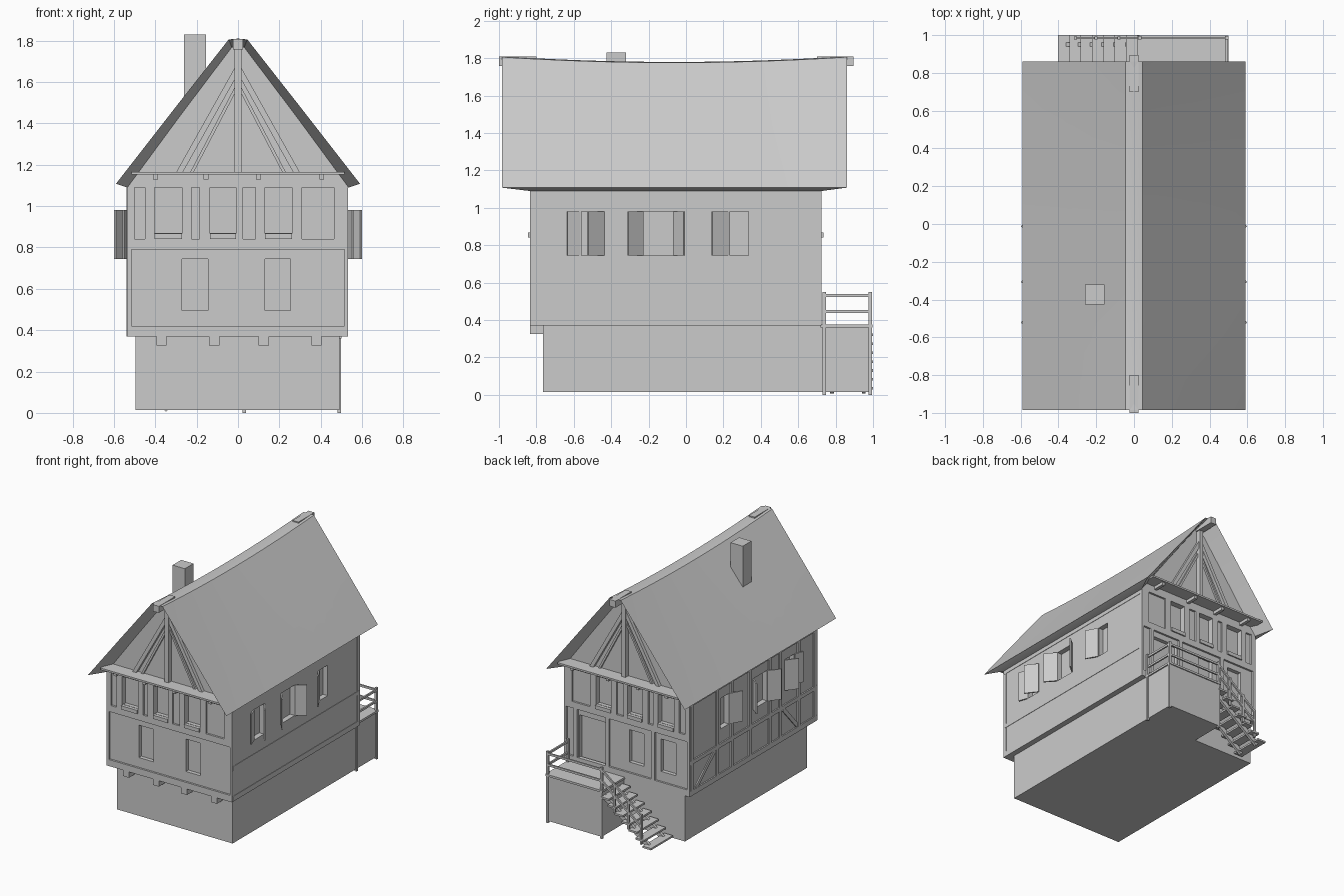
import bpy, bmesh
from mathutils import Vector, Matrix

if "Cube" in bpy.data.objects:
    bpy.data.objects.remove(bpy.data.objects["Cube"])

grey = bpy.data.materials.new("plain_grey")
grey.use_nodes = True
grey.diffuse_color = (0.6, 0.6, 0.6, 1)
grey.node_tree.nodes["Principled BSDF"].inputs["Base Color"].default_value = (0.6, 0.6, 0.6, 1)


def finish(name, bm):
    bmesh.ops.recalc_face_normals(bm, faces=bm.faces)
    mesh = bpy.data.meshes.new(name)
    bm.to_mesh(mesh)
    bm.free()
    mesh.materials.append(grey)
    obj = bpy.data.objects.new(name, mesh)
    bpy.context.collection.objects.link(obj)
    return obj


def box(bm, x0, x1, y0, y1, z0, z1):
    size = Matrix.Diagonal((abs(x1 - x0), abs(y1 - y0), abs(z1 - z0), 1))
    mid = Matrix.Translation(((x0 + x1) / 2, (y0 + y1) / 2, (z0 + z1) / 2))
    bmesh.ops.create_cube(bm, size=1, matrix=mid @ size)


def beam(bm, a, b, width, height):
    a, b = Vector(a), Vector(b)
    turn = (b - a).to_track_quat('X', 'Z').to_matrix().to_4x4()
    size = Matrix.Diagonal(((b - a).length, width, height, 1))
    bmesh.ops.create_cube(bm, size=1, matrix=Matrix.Translation((a + b) / 2) @ turn @ size)


def boxes(name, items):
    bm = bmesh.new()
    for item in items:
        box(bm, *item)
    return finish(name, bm)


FRONT, BACK = -0.835, 0.725
WIN_LOW, WIN_HIGH = 0.745, 0.98
SIDE_WINDOWS = [(-0.56, -0.44), (-0.23, -0.065), (0.235, 0.335)]
UPPER_WINDOWS = [(-0.405, -0.27), (-0.135, -0.01), (0.13, 0.26)]

# Stone base and landing block
boxes("stone_base", [(-0.495, 0.49, -0.765, 0.72, 0.015, 0.372)])
boxes("landing_block", [(0.025, 0.49, 0.715, 0.99, 0.015, 0.36)])
boxes("landing_floor", [(0.015, 0.5, 0.72, 0.998, 0.36, 0.376)])

# Wall body with window and door openings
walls = boxes("house_walls", [(-0.53, 0.53, FRONT + 0.015, BACK - 0.015, 0.37, 1.13)])
cuts = []
for y in (FRONT, BACK):
    cuts += [(a, b, y - 0.045, y + 0.045, 0.87, 1.09) for a, b in UPPER_WINDOWS]
cuts += [(a, a + 0.125, FRONT - 0.045, FRONT + 0.045, 0.495, 0.745) for a in (-0.27, 0.13)]
cuts += [(a, a + 0.125, BACK - 0.045, BACK + 0.045, 0.495, 0.745) for a in (-0.41, -0.14)]
cuts += [(0.19, 0.41, BACK - 0.045, BACK + 0.045, 0.385, 0.745)]
for x in (-0.53, 0.53):
    cuts += [(x - 0.04, x + 0.04, a, b, WIN_LOW, WIN_HIGH) for a, b in SIDE_WINDOWS]
cutter = boxes("opening_cutter", cuts)
cutter.hide_render = True
mod = walls.modifiers.new("openings", 'BOOLEAN')
mod.operation = 'DIFFERENCE'
mod.solver = 'EXACT'
mod.object = cutter
bpy.context.view_layer.objects.active = walls
bpy.ops.object.modifier_apply(modifier="openings")
bpy.data.objects.remove(cutter)

# Timber framing on the two gable walls
UPPER_POSTS = [(-0.45, -0.405), (-0.27, -0.225), (-0.185, -0.135), (-0.01, 0.025),
               (0.085, 0.13), (0.26, 0.31)]
for name, y, inward in (("front", FRONT, 1), ("back", BACK, -1)):
    y1 = y + inward * 0.03
    frame = [(-0.537, 0.532, y, y1, a, b) for a, b in ((0.37, 0.42), (0.79, 0.84), (1.12, 1.16))]
    frame += [(-0.537, -0.515, y, y1, 0.42, 0.79), (0.515, 0.532, y, y1, 0.42, 0.79)]
    frame += [(-0.537, -0.5, y, y1, 0.84, 1.12), (0.465, 0.532, y, y1, 0.84, 1.12)]
    frame += [(a, b, y, y1, 0.84, 1.12) for a, b in UPPER_POSTS]
    for a, b in UPPER_WINDOWS:
        sill = y - inward * 0.01
        frame += [(a, b, sill, y1, 0.84, 0.868), (a, b, y, y1, 1.092, 1.12)]
    if name == "back":
        frame += [(a, a + 0.03, y, y1, 0.42, 0.79) for a in (-0.24, 0.15, 0.42)]
    boxes(name + "_timber_frame", frame)

# Timber framing on the long walls, nearly flush on one side
for name, x, depth in (("right", -0.53, -0.01), ("left", 0.53, 0.003)):
    x1 = x + depth
    frame = [(x - depth, x1, FRONT + 0.01, BACK - 0.01, a, b)
             for a, b in ((0.37, 0.41), (0.61, 0.64), (1.06, 1.12))]
    if name == "right":
        posts = (-0.82, -0.62, -0.4, -0.27, -0.03, 0.19, 0.37, 0.68)
        frame += [(x - depth, x1, a, a + 0.03, 0.41, 1.06) for a in posts]
    boxes(name + "_side_timber", frame)
bm = bmesh.new()
for a, b in ((-0.6, -0.42), (0.64, 0.41)):
    beam(bm, (-0.532, a, 0.41), (-0.532, b, 0.61), 0.012, 0.03)
finish("side_braces", bm)

# Open shutters on both long walls: hinge position, free edge, reach outwards
bm = bmesh.new()
for s in (-1, 1):
    for hinge, free, out in ((-0.565, -0.635, 0.555), (-0.44, -0.525, 0.595),
                             (-0.23, -0.31, 0.595), (-0.065, -0.01, 0.595), (0.23, 0.14, 0.58)):
        z = (WIN_LOW + WIN_HIGH) / 2
        beam(bm, (s * 0.53, hinge, z), (s * out, free, z), 0.01, WIN_HIGH - WIN_LOW)
finish("window_shutters", bm)

# Floor joists carrying the overhanging storey
boxes("floor_joists", [(x - 0.025, x + 0.025, FRONT, -0.7, 0.325, 0.375)
                       for x in (-0.37, -0.115, 0.125, 0.38)])

# Gable ledges, joists, king posts, braces and ridge beam
for name, wall, out in (("front", FRONT, -1), ("back", BACK, 1)):
    edge = wall + out * 0.105
    boxes(name + "_gable_ledge", [(-0.515, 0.515, wall - out * 0.03, edge, 1.152, 1.166)])
    boxes(name + "_ledge_joists", [(x - 0.012, x + 0.012, wall - out * 0.02, edge - out * 0.015, 1.128, 1.153)
                                   for x in (-0.4, -0.155, 0.1, 0.405)])
    bm = bmesh.new()
    box(bm, -0.016, 0.016, wall - out * 0.02, wall + out * 0.035, 1.16, 1.76)
    y = wall + out * 0.008
    for s in (-1, 1):
        beam(bm, (s * 0.285, y, 1.16), (s * 0.005, y, 1.66), 0.035, 0.028)
        beam(bm, (s * 0.225, y - out * 0.008, 1.16), (s * 0.005, y - out * 0.008, 1.58), 0.03, 0.015)
    finish(name + "_gable_timber", bm)
boxes("ridge_beam", [(-0.025, 0.025, -1.0, -0.8, 1.757, 1.808), (-0.025, 0.025, 0.7, 0.895, 1.757, 1.808)])

# Sagging roof with soffits sloping back to the walls
bm = bmesh.new()
Y0, Y1, STEPS = -0.985, 0.86, 12
rows = []
for i in range(STEPS + 1):
    t = i / STEPS
    y = Y0 + (Y1 - Y0) * t
    top = 1.81 - 0.03 * (1 - (2 * t - 1) ** 2)
    half = ((0.59, 1.108), (0.32, 1.108 + (top - 1.108) * 0.495), (0.045, top - 0.004))
    profile = [(-x, z) for x, z in half] + [(0, top)] + [(x, z) for x, z in reversed(half)]
    rows.append([bm.verts.new((x, y, z)) for x, z in profile])
for a, b in zip(rows, rows[1:]):
    for k in range(len(a) - 1):
        bm.faces.new((a[k], a[k + 1], b[k + 1], b[k])).smooth = True
inner = []
for row, y in ((rows[0], FRONT), (rows[-1], BACK)):
    ring = [bm.verts.new((x, y, z)) for x, z in
            ((-0.535, 1.09), (-0.285, 1.43), (-0.03, 1.768), (0, 1.772),
             (0.03, 1.768), (0.285, 1.43), (0.535, 1.09))]
    for k in range(len(row) - 1):
        bm.faces.new((row[k], row[k + 1], ring[k + 1], ring[k]))
    bm.faces.new(ring)
    inner.append(ring)
for k in (0, -1):
    bm.faces.new([r[k] for r in rows] + [inner[1][k], inner[0][k]])
bm.faces.new((inner[0][0], inner[0][-1], inner[1][-1], inner[1][0]))
roof = finish("roof", bm)
roof.select_set(True)
bpy.context.view_layer.objects.active = roof
bpy.ops.object.shade_smooth_by_angle(angle=0.5)

# Chimney
boxes("chimney", [(-0.26, -0.155, -0.425, -0.32, 1.4, 1.83)])

# Stairs down from the landing
SLOPE = 0.79
treads = []
for i in range(7):
    x, z = 0.03 - 0.06 * i, 0.375 - 0.0475 * (i + 1)
    treads.append((x - 0.072, x, 0.735, 1.0, z - 0.014, z))
boxes("stair_treads", treads)
bm = bmesh.new()
for y in (0.78, 0.95):
    beam(bm, (0.03, y, 0.315), (-0.36, y, 0.02), 0.02, 0.035)
finish("stair_stringers", bm)

# Railings of landing and stairs
bm = bmesh.new()
OUT = 0.985
for x, y in ((0.49, OUT), (0.03, OUT), (0.49, 0.74)):
    box(bm, x - 0.009, x + 0.009, y - 0.009, y + 0.009, 0.0, 0.55)
for x in (-0.08, -0.2, -0.31):
    foot = 0.345 + (x - 0.03) * SLOPE
    box(bm, x - 0.008, x + 0.008, OUT - 0.008, OUT + 0.008, foot - 0.03, foot + 0.2)
for z in (0.445, 0.53):
    beam(bm, (0.49, 0.73, z), (0.49, OUT, z), 0.012, 0.016)
    beam(bm, (0.49, OUT, z), (0.03, OUT, z), 0.012, 0.016)
    beam(bm, (0.03, OUT, z), (-0.31, OUT, z - 0.34 * SLOPE), 0.012, 0.016)
finish("railings", bm)
